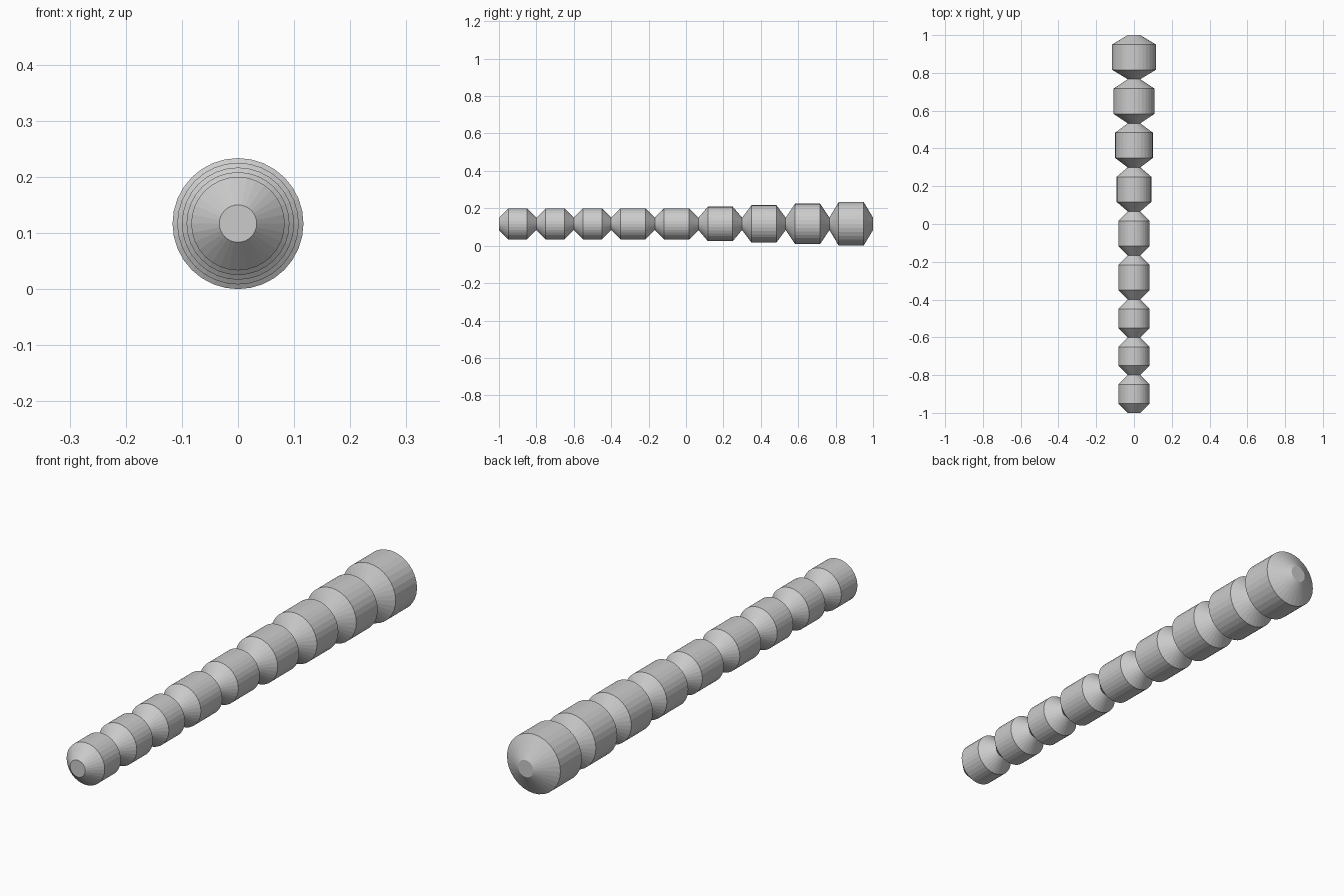
import bpy, bmesh
from math import cos, sin, pi

if "Cube" in bpy.data.objects:
    bpy.data.objects.remove(bpy.data.objects["Cube"])

SIDES = 32
AXIS_Z = 0.1167      # height of the rod's axis
NECK = 0.0333        # radius where beads meet
CHAMFER = 0.05       # length of each conical end


def bead(name, y0, y1, radius):
    """Turned bead along y: cone, straight barrel, cone."""
    bm = bmesh.new()
    profile = [(y0, NECK), (y0 + CHAMFER, radius), (y1 - CHAMFER, radius), (y1, NECK)]
    rings = []
    for y, r in profile:
        rings.append([bm.verts.new((r * cos(2 * pi * i / SIDES), y,
                                    AXIS_Z + r * sin(2 * pi * i / SIDES)))
                      for i in range(SIDES)])
    for a, b in zip(rings, rings[1:]):
        for i in range(SIDES):
            j = (i + 1) % SIDES
            bm.faces.new((a[i], a[j], b[j], b[i]))
    bm.faces.new(rings[0])
    bm.faces.new(rings[-1])
    bmesh.ops.recalc_face_normals(bm, faces=bm.faces)
    mesh = bpy.data.meshes.new(name)
    bm.to_mesh(mesh)
    bm.free()
    bpy.context.collection.objects.link(bpy.data.objects.new(name, mesh))


# Beads from the slim front end to the thick back end: (length, radius)
beads = [(0.2, 0.0833)] * 3 + [(0.2333, r) for r in
                               (0.0833, 0.0833, 0.0917, 0.1, 0.1083, 0.1167)]
y = -1.0
for n, (length, radius) in enumerate(beads, 1):
    bead(f"rod_bead_{n}", y, y + length, radius)
    y += length
